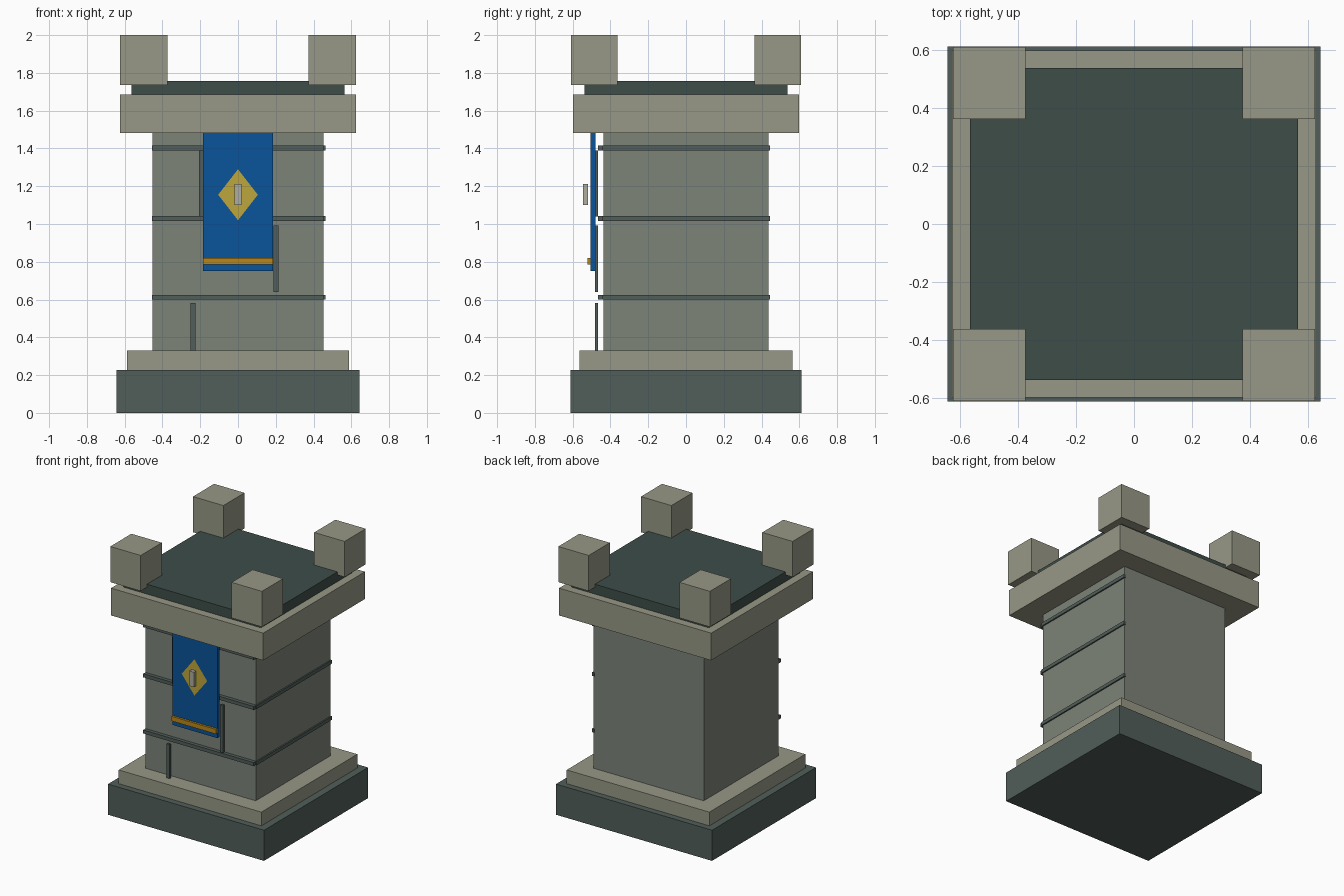
import bpy

if "Cube" in bpy.data.objects:
    bpy.data.objects.remove(bpy.data.objects["Cube"])


def material(name, r, g, b):
    m = bpy.data.materials.new(name)
    m.diffuse_color = [(c / 255) ** 2.2 for c in (r, g, b)] + [1]
    m.use_nodes = True
    m.node_tree.nodes["Principled BSDF"].inputs["Base Color"].default_value = m.diffuse_color
    return m


LIGHT = material("light_stone", 150, 151, 133)
WALL = material("wall_stone", 124, 130, 120)
DARK = material("dark_stone", 82, 94, 90)
SLATE = material("roof_slate", 64, 78, 74)
BLUE = material("blue_cloth", 18, 84, 152)
GOLD = material("gold", 188, 164, 62)
AMBER = material("amber_trim", 184, 132, 28)
PALE = material("pale_stone", 172, 172, 158)


def box(name, x, y, z, mat):
    """Box from (min, max) extents on each axis."""
    ctr = [(a + b) / 2 for a, b in (x, y, z)]
    half = [(b - a) / 2 for a, b in (x, y, z)]
    bpy.ops.mesh.primitive_cube_add(size=2, location=ctr)
    ob = bpy.context.object
    ob.name = name
    ob.scale = half
    bpy.ops.object.transform_apply(location=False, rotation=False, scale=True)
    ob.data.materials.append(mat)
    return ob


# Tower tiers, stacked: half width, half depth, bottom, top
for name, hx, hy, z0, z1, mat in (
    ("base", 0.642, 0.611, 0.0, 0.228, DARK),
    ("plinth", 0.587, 0.564, 0.228, 0.33, LIGHT),
    ("tower_body", 0.453, 0.438, 0.33, 1.482, WALL),
    ("cornice", 0.626, 0.598, 1.482, 1.685, LIGHT),
    ("roof_slab", 0.565, 0.537, 1.685, 1.758, SLATE),
):
    box(name, (-hx, hx), (-hy, hy), (z0, z1), mat)

# Corner battlements
for sx in (-1, 1):
    for sy in (-1, 1):
        x, y = sx * 0.499, sy * 0.486
        box("battlement", (x - 0.125, x + 0.125), (y - 0.124, y + 0.124),
            (1.735, 2.0), LIGHT)

# Horizontal mortar courses on the front and right faces
for z in (0.612, 1.03, 1.403):
    span = (z - 0.013, z + 0.013)
    box("front_course", (-0.455, 0.455), (-0.465, -0.438), span, DARK)
    box("right_course", (0.445, 0.463), (-0.444, 0.444), span, DARK)

# Upright mortar joints on the front
for x, z0, z1 in ((-0.194, 1.04, 1.39), (0.201, 0.64, 0.992), (-0.239, 0.33, 0.583)):
    box("front_joint", (x - 0.013, x + 0.013), (-0.482, -0.466), (z0, z1), DARK)

# Banner with trim, flat diamond and centre peg
box("banner", (-0.184, 0.184), (-0.505, -0.479), (0.75, 1.484), BLUE)
box("banner_trim", (-0.184, 0.184), (-0.521, -0.505), (0.786, 0.821), AMBER)
mesh = bpy.data.meshes.new("banner_diamond")
mesh.from_pydata([(0, -0.512, 1.02), (0.105, -0.512, 1.155),
                  (0, -0.512, 1.29), (-0.105, -0.512, 1.155)], [], [(0, 1, 2, 3)])
mesh.materials.append(GOLD)
bpy.context.collection.objects.link(bpy.data.objects.new("banner_diamond", mesh))
box("diamond_peg", (-0.019, 0.019), (-0.545, -0.518), (1.1, 1.211), PALE)
